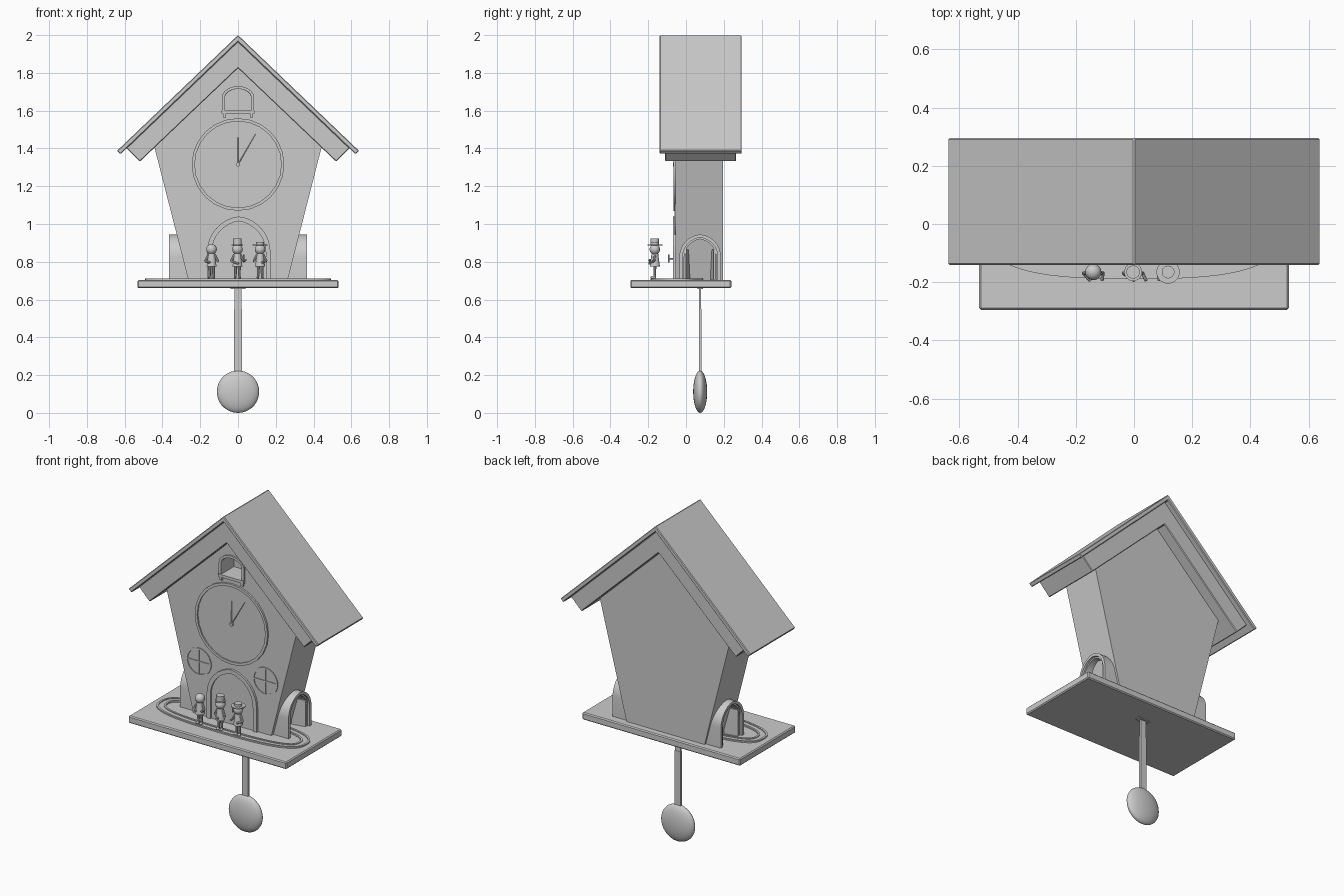
import bpy, bmesh, math
from mathutils import Vector, Matrix

if "Cube" in bpy.data.objects:
    bpy.data.objects.remove(bpy.data.objects["Cube"])


def finish(name, bm, bevel=0, smooth=False):
    bmesh.ops.recalc_face_normals(bm, faces=bm.faces[:])
    me = bpy.data.meshes.new(name)
    bm.to_mesh(me)
    bm.free()
    ob = bpy.data.objects.new(name, me)
    bpy.context.collection.objects.link(ob)
    bpy.ops.object.select_all(action='DESELECT')
    bpy.context.view_layer.objects.active = ob
    ob.select_set(True)
    if bevel:
        m = ob.modifiers.new("bevel", 'BEVEL')
        m.width, m.segments = bevel, 1
    if smooth:
        bpy.ops.object.shade_smooth_by_angle(angle=math.radians(35))
    return ob


def prism(name, pts, a, b, axis='y', bevel=0, smooth=False):
    """Profile (u, z) extruded along y (u = x) or along x (u = y)."""
    place = (lambda p, d: (p[0], d, p[1])) if axis == 'y' else (lambda p, d: (d, p[0], p[1]))
    bm = bmesh.new()
    v0 = [bm.verts.new(place(p, a)) for p in pts]
    v1 = [bm.verts.new(place(p, b)) for p in pts]
    bm.faces.new(v0)
    bm.faces.new(v1[::-1])
    for i in range(len(pts)):
        j = (i + 1) % len(pts)
        bm.faces.new((v0[i], v0[j], v1[j], v1[i]))
    return finish(name, bm, bevel, smooth)


def box(name, lo, hi, bevel=0):
    return prism(name, [(lo[0], lo[2]), (hi[0], lo[2]), (hi[0], hi[2]), (lo[0], hi[2])],
                 lo[1], hi[1], bevel=bevel)


def rod(name, p, q, r0, r1=None, n=10):
    p, q = Vector(p), Vector(q)
    d = q - p
    mat = Matrix.Translation((p + q) / 2) @ d.to_track_quat('Z', 'Y').to_matrix().to_4x4()
    bm = bmesh.new()
    bmesh.ops.create_cone(bm, cap_ends=True, segments=n, radius1=r0,
                          radius2=r0 if r1 is None else r1, depth=d.length, matrix=mat)
    return finish(name, bm, smooth=True)


def ball(name, c, r, seg=16):
    bm = bmesh.new()
    bmesh.ops.create_uvsphere(bm, u_segments=seg, v_segments=seg // 2 + 2, radius=1,
                              matrix=Matrix.Translation(c) @ Matrix.Diagonal((*r, 1)))
    return finish(name, bm, smooth=True)


def arch(c, w, base, spring, top, n=8):
    """Arch outline from lower right to lower left, pointed when taller than wide."""
    rise = top - spring
    d = (rise * rise - w * w) / (2 * w)
    half = [(w, base)]
    for i in range(n + 1):
        if d > 0:
            t = math.acos(d / (w + d)) * i / n
            half.append(((w + d) * math.cos(t) - d, spring + (w + d) * math.sin(t)))
        else:
            t = math.pi / 2 * i / n
            half.append((w * math.cos(t), spring + rise * math.sin(t)))
    return [(c + x, z) for x, z in half] + [(c - x, z) for x, z in half[-2::-1]]


def arch_band(c, w, base, spring, top, t):
    return arch(c, w, base, spring, top) + arch(c, w - t, base, spring, top - t)[::-1]


def loop_band(name, outer, inner, lo, hi, n):
    """Ring between two closed outlines given as f(angle) -> (u, v), with a frame map."""
    bm = bmesh.new()
    rows = []
    for i in range(n):
        a = 2 * math.pi * i / n
        rows.append([bm.verts.new(p) for p in (outer(a, lo), outer(a, hi), inner(a, hi), inner(a, lo))])
    for i in range(n):
        r, s = rows[i], rows[(i + 1) % n]
        for k in range(4):
            bm.faces.new((r[k], s[k], s[(k + 1) % 4], r[(k + 1) % 4]))
    return finish(name, bm, smooth=True)


def circle(x, z, r):
    return lambda a, y: (x + r * math.cos(a), y, z + r * math.sin(a))


def oval(rx, ry):
    def f(a, z):
        c, s = math.cos(a), math.sin(a)
        return (rx * math.copysign(abs(c) ** 0.72, c), -0.045 + ry * math.copysign(abs(s) ** 0.72, s), z)
    return f


# Roof: thin shingle layer over a thick, shorter under-layer
prism("outer_roof", [(0, 2), (0.64, 1.388), (0.622, 1.37), (0, 1.965), (-0.622, 1.37), (-0.64, 1.388)],
      -0.14, 0.295, bevel=0.004)
prism("inner_roof", [(0, 1.968), (0.592, 1.402), (0.52, 1.33), (0, 1.825), (-0.52, 1.33), (-0.592, 1.402)],
      -0.11, 0.265, bevel=0.004)

# House body with the recess for the upper little door
house = prism("house_body", [(-0.262, 0.7), (0.262, 0.7), (0.442, 1.405), (0, 1.83), (-0.442, 1.405)], -0.055, 0.197)
cutter = prism("recess_cutter", arch(0, 0.07, 1.6, 1.665, 1.715), -0.2, 0.06)
cutter.hide_render = True
m = house.modifiers.new("recess", 'BOOLEAN')
m.object, m.operation, m.solver = cutter, 'DIFFERENCE', 'EXACT'
bpy.context.view_layer.objects.active = house
bpy.ops.object.modifier_apply(modifier="recess")
bpy.data.objects.remove(cutter)
prism("upper_door_frame", arch_band(0, 0.085, 1.6, 1.67, 1.73, 0.015), -0.064, -0.05)
box("upper_door_sill", (-0.087, -0.07, 1.585), (0.087, -0.05, 1.602))
for s in (-1, 1):
    box("sill_bracket", (s * 0.072 - 0.008, -0.065, 1.565), (s * 0.072 + 0.008, -0.05, 1.587))

# Clock dial, rim and hands
Z = 1.315
loop_band("dial_rim", circle(0, Z, 0.245), circle(0, Z, 0.229), -0.066, -0.05, 24)
rod("dial", (0, -0.05, Z), (0, -0.058, Z), 0.232, n=48)
rod("hand_hub", (0, -0.055, Z), (0, -0.07, Z), 0.011, n=12)
rod("hour_hand", (0, -0.062, Z), (0, -0.062, Z + 0.17), 0.003, 0.001, n=4)
rod("minute_hand", (0, -0.062, Z), (0.092, -0.062, Z + 0.16), 0.003, 0.001, n=4)

# Round windows with crossbars
for s in (-1, 1):
    x, z = s * 0.224, 1.025
    loop_band("window_ring", circle(x, z, 0.084), circle(x, z, 0.075), -0.06, -0.05, 32)
    box("window_bar_upright", (x - 0.004, -0.059, z - 0.077), (x + 0.004, -0.05, z + 0.077))
    box("window_bar_level", (x - 0.077, -0.059, z - 0.004), (x + 0.077, -0.05, z + 0.004))

# Front door, frame and handle
prism("front_door_frame", arch_band(0.004, 0.168, 0.7, 0.85, 1.04, 0.025), -0.068, -0.05)
prism("front_door", arch(0.004, 0.145, 0.7, 0.85, 1.017), -0.058, -0.05)
box("door_seam", (-0.001, -0.06, 0.705), (0.005, -0.055, 1.01))
rod("handle_stem", (0.03, -0.055, 0.817), (0.03, -0.092, 0.817), 0.004)
rod("handle_grip", (0.03, -0.092, 0.797), (0.03, -0.092, 0.838), 0.004)

# Base board, oval track and side tunnels with open doors
box("base_board", (-0.532, -0.295, 0.66), (0.532, 0.24, 0.704), bevel=0.006)
loop_band("track_bed", oval(0.49, 0.142), oval(0.442, 0.094), 0.70, 0.707, 64)
loop_band("track_outer_rail", oval(0.492, 0.144), oval(0.48, 0.132), 0.70, 0.712, 64)
loop_band("track_inner_rail", oval(0.452, 0.104), oval(0.44, 0.092), 0.70, 0.712, 64)
for s in (-1, 1):
    prism("tunnel_shell", arch_band(0.075, 0.11, 0.7, 0.825, 0.945, 0.017), s * 0.25, s * 0.365, 'x', smooth=True)
    prism("tunnel_liner", arch_band(0.075, 0.095, 0.7, 0.82, 0.93, 0.01), s * 0.25, s * 0.352, 'x', smooth=True)
    for k in (-1, 1):
        bm = bmesh.new()
        pos = Matrix.Translation((s * 0.31, 0.075 + k * 0.068, 0.785))
        bmesh.ops.create_cube(bm, size=1, matrix=pos @ Matrix.Rotation(s * k * 0.2, 4, 'Z')
                              @ Matrix.Diagonal((0.085, 0.01, 0.16, 1)))
        finish("tunnel_door", bm)


# Small figures riding on the track
def figure(x, hat, turn):
    y = -0.165
    for s in (-1, 1):
        rod("figure_leg", (x + s * 0.011, y, 0.715), (x + s * 0.009, y, 0.79), 0.006, 0.009)
        ball("figure_foot", (x + s * 0.012, y - 0.008, 0.718), (0.008, 0.015, 0.008), 10)
        elbow = (x + s * 0.033, y - 0.005, 0.803)
        rod("figure_upper_arm", (x + s * 0.016, y, 0.838), elbow, 0.007)
        rod("figure_forearm", elbow, (x + s * 0.02 + turn, y - 0.03, 0.8 + s * turn * 0.4), 0.006)
    rod("figure_body", (x, y, 0.775), (x, y, 0.848), 0.027, 0.017, 14)
    ball("figure_head", (x, y, 0.866), (0.028, 0.028, 0.028))
    if hat:
        brim, crown, top = hat
        rod("hat_brim", (x, y, 0.885), (x, y, 0.892), brim, n=18)
        rod("hat_crown", (x, y, 0.89), (x, y, top), crown, n=14)


figure(-0.14, None, 0.01)
figure(-0.003, (0.031, 0.023, 0.922), 0.025)
figure(0.117, (0.04, 0.022, 0.905), -0.01)

# Pendulum
box("pendulum_slot", (-0.04, 0.06, 0.655), (0.04, 0.09, 0.662))
box("pendulum_rod", (-0.018, 0.07, 0.2), (0.018, 0.08, 0.68))
box("pendulum_sleeve", (-0.02, 0.068, 0.2), (0.02, 0.082, 0.55))
ball("pendulum_bob", (0, 0.075, 0.112), (0.112, 0.037, 0.112), 32)
